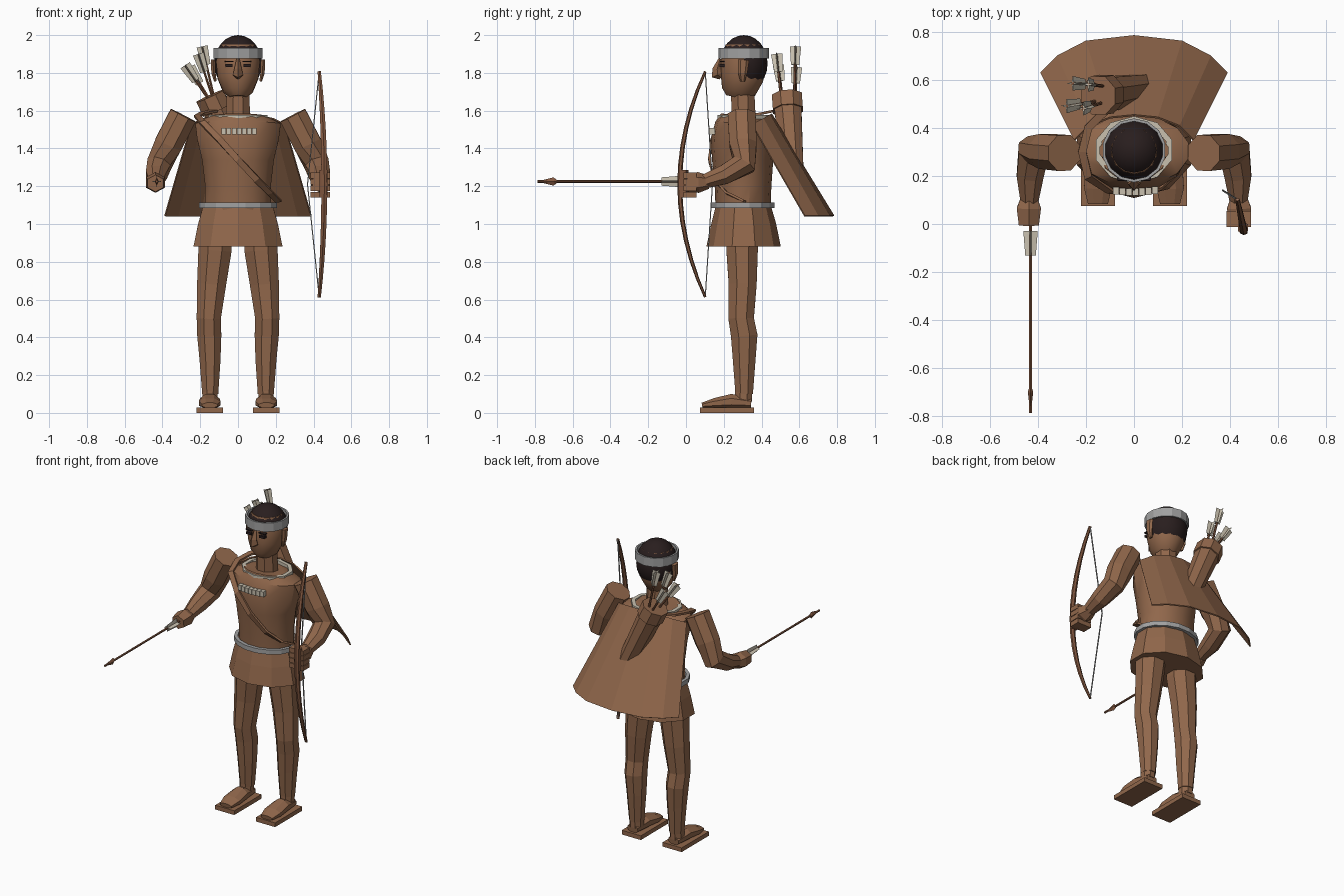
import bpy, bmesh, math
from mathutils import Vector

if "Cube" in bpy.data.objects:
    bpy.data.objects.remove(bpy.data.objects["Cube"])

def material(name, rgb):
    m = bpy.data.materials.new(name)
    m.diffuse_color = (*rgb, 1)
    m.use_nodes = True
    m.node_tree.nodes["Principled BSDF"].inputs["Base Color"].default_value = m.diffuse_color
    return m

BROWN = material("brown", (0.28, 0.135, 0.07))
WOOD = material("bow_wood", (0.22, 0.095, 0.05))
HAIR = material("dark_hair", (0.022, 0.013, 0.013))
GREY = material("grey", (0.36, 0.36, 0.36))
CREAM = material("cream", (0.58, 0.53, 0.43))

def finish(name, bm, mat, smooth=0):
    bmesh.ops.recalc_face_normals(bm, faces=bm.faces)
    me = bpy.data.meshes.new(name)
    bm.to_mesh(me)
    bm.free()
    me.materials.append(mat)
    ob = bpy.data.objects.new(name, me)
    bpy.context.collection.objects.link(ob)
    if smooth:
        bpy.ops.object.select_all(action='DESELECT')
        ob.select_set(True)
        bpy.context.view_layer.objects.active = ob
        bpy.ops.object.shade_smooth_by_angle(angle=math.radians(smooth))
    return ob

def tube(name, pts, radii, mat, sides=8, turn=0.5, caps=True, smooth=0):
    """Skin elliptical rings along a path; the first radius lies nearest the x axis."""
    pts = [Vector(p) for p in pts]
    if not isinstance(radii, list):
        radii = [radii] * len(pts)
    bm, rings = bmesh.new(), []
    for i, p in enumerate(pts):
        t = (pts[min(i + 1, len(pts) - 1)] - pts[max(i - 1, 0)]).normalized()
        u = (Vector((1, 0, 0)) - t * t.x).normalized()
        v = t.cross(u)
        a, b = radii[i]
        angles = [(k + turn) * math.tau / sides for k in range(sides)]
        rings.append([bm.verts.new(p + u * a * math.cos(w) + v * b * math.sin(w)) for w in angles])
    for r, s in zip(rings, rings[1:]):
        for k in range(sides):
            n = (k + 1) % sides
            bm.faces.new((r[k], r[n], s[n], s[k]))
    if caps:
        bm.faces.new(rings[0])
        bm.faces.new(rings[-1])
    return finish(name, bm, mat, smooth)

def stack(name, rows, mat, sides=12, **kw):
    """Vertical loft from rows of (z, y, rx, ry)."""
    bm_pts = [(0, r[1], r[0]) for r in rows]
    return tube(name, bm_pts, [(r[2], r[3]) for r in rows], mat, sides, **kw)

def box(name, lo, hi, mat):
    bm = bmesh.new()
    bmesh.ops.create_cube(bm, size=1)
    for v in bm.verts:
        v.co = [lo[i] + (hi[i] - lo[i]) * (v.co[i] + 0.5) for i in range(3)]
    return finish(name, bm, mat)

def band(name, y, z0, z1, rx, ry, mat, sides=16, thick=0.012):
    """Open ring band with thickness."""
    ob = stack(name, [(z0, y, rx, ry), (z1, y, rx, ry)], mat, sides, caps=False)
    mod = ob.modifiers.new("thickness", 'SOLIDIFY')
    mod.thickness, mod.offset = thick, -1
    return ob

def arrow(name, tail, tip, head=True):
    """Shaft with crossed feathers at the tail and an optional point."""
    a, b = Vector(tail), Vector(tip)
    d = (b - a).normalized()
    tube(name + "_shaft", [a, b], (0.007, 0.007), WOOD, 6)
    f = [a + d * 0.0, a + d * 0.1]
    tube(name + "_feather_wide", f, [(0.03, 0.005), (0.022, 0.005)], CREAM, 4, 0)
    tube(name + "_feather_tall", f, [(0.005, 0.03), (0.005, 0.022)], CREAM, 4, 0)
    if head:
        tube(name + "_head", [b - d * 0.1, b - d * 0.085, b],
             [(0.008, 0.008), (0.011, 0.022), (0.001, 0.001)], WOOD, 4, 0)

# Legs, feet, arms and other paired parts
for s, side in ((-1, "left"), (1, "right")):
    tube(side + "_leg",
         [(s * .12, .3, .95), (s * .122, .297, .86), (s * .14, .3, .68), (s * .155, .292, .5),
          (s * .152, .308, .41), (s * .148, .308, .28), (s * .147, .308, .1)],
         [(.095, .095), (.095, .09), (.083, .08), (.069, .073), (.069, .076), (.06, .065), (.046, .05)],
         BROWN, 8)
    box(side + "_sole", (s * .15 - .07, .075, 0), (s * .15 + .07, .36, .028), BROWN)
    tube(side + "_foot",
         [(s * .15, .085, .04), (s * .15, .15, .05), (s * .15, .24, .06), (s * .15, .345, .05)],
         [(.045, .015), (.062, .03), (.056, .044), (.04, .028)], BROWN, 8)
    tube(side + "_ankle", [(s * .148, .305, .06), (s * .148, .305, .12)], (.044, .048), BROWN, 8)
    tube(side + "_arm",
         [(s * .29, .295, 1.575), (s * .37, .302, 1.42), (s * .418, .305, 1.315),
          (s * .432, .2, 1.26), (s * .435, .085, 1.22)],
         [(.08, .08), (.08, .078), (.069, .07), (.06, .055), (.038, .038)], BROWN, 8)
    tube(side + "_hand", [(s * .435, .12, 1.222), (s * .437, .065, 1.22), (s * .437, -.005, 1.215)],
         [(.036, .036), (.058, .055), (.048, .045)], BROWN, 6)
    tube(side + "_ear", [(s * .12, .3, 1.755), (s * .13, .3, 1.8), (s * .132, .305, 1.87)],
         [(.008, .012), (.013, .025), (.013, .03)], BROWN, 6)
    box(side + "_eye", (s * .047 - .019, .178, 1.832), (s * .047 + .019, .205, 1.847), HAIR)
    box(side + "_brow", (s * .047 - .024, .18, 1.858), (s * .047 + .024, .205, 1.864), HAIR)

# Body
stack("skirt", [(.88, .305, .248, .197), (1.0, .305, .222, .172), (1.1, .303, .193, .145)], BROWN, 10, turn=.5)
stack("torso", [(1.07, .302, .178, .145), (1.2, .302, .178, .15), (1.34, .3, .195, .162),
                (1.45, .3, .222, .168), (1.53, .305, .232, .15), (1.57, .31, .15, .125)],
      BROWN, 14, smooth=30)
band("belt", .302, 1.085, 1.115, .21, .17, GREY, 16, .022)
stack("neck", [(1.54, .305, .07, .07), (1.72, .3, .064, .066)], BROWN, 8)
band("collar", .308, 1.555, 1.578, .165, .14, CREAM, 10, .025)

# Head, nose, hair and headband
stack("head", [(1.67, .272, .045, .06), (1.7, .278, .08, .09), (1.77, .296, .11, .113),
               (1.86, .304, .119, .12), (1.95, .305, .095, .095)], BROWN, 14, smooth=30)
tube("nose", [(0, .18, 1.875), (0, .165, 1.82), (0, .168, 1.79), (0, .185, 1.775)],
     [(.008, .008), (.02, .025), (.028, .034), (.015, .012)], BROWN, 4, 0)
bm = bmesh.new()
bmesh.ops.create_uvsphere(bm, u_segments=16, v_segments=12, radius=1)
for v in bm.verts:
    v.co = (v.co.x * .126, .306 + v.co.y * .126, 1.85 + v.co.z * .15)
skin = [f for f in bm.faces if f.calc_center_median().z < 1.89 and
        (f.calc_center_median().y < .31 or f.calc_center_median().z < 1.72)]
bmesh.ops.delete(bm, geom=skin, context='FACES')
finish("hair", bm, HAIR, 40)
band("headband", .306, 1.875, 1.933, .133, .133, GREY, 14, .012)

# Necklace of overlapping teeth on the chest
for i in range(7):
    x = -.075 + i * .027
    z = 1.49 + .25 * (x - .006) ** 2
    y = .118 + .9 * x * x
    box(f"necklace_bead_{i}", (x - .012, y, z - .017), (x + .012, y + .03, z + .017), CREAM)

# Cape: one fan-shaped sheet, mirrored half outline
top = [(0, .455, 1.585), (.1, .445, 1.58), (.19, .41, 1.56), (.25, .35, 1.53)]
hem = [(0, .785, 1.045), (.2, .762, 1.045), (.32, .7, 1.045), (.39, .63, 1.045)]
flip = lambda row: [(-x, y, z) for x, y, z in row[:0:-1]] + row
bm = bmesh.new()
a, b = [[bm.verts.new(p) for p in flip(r)] for r in (top, hem)]
for i in range(6):
    bm.faces.new((a[i], a[i + 1], b[i + 1], b[i]))
cape = finish("cape", bm, BROWN)
cape.modifiers.new("thickness", 'SOLIDIFY').thickness = 0.008

# Quiver with rim, strap and spare arrows
q0, q1 = Vector((.04, .565, 1.27)), Vector((-.145, .535, 1.67))
tube("quiver", [q0, q1], [(.06, .062), (.078, .08)], BROWN, 8)
tube("quiver_rim", [q1.lerp(q0, .17), q1.lerp(q0, -.02)], (.084, .086), BROWN, 8)
tube("strap", [(-.12, .47, 1.6), (-.19, .4, 1.585), (-.215, .3, 1.57), (-.19, .195, 1.54), (-.1, .136, 1.45),
               (0, .124, 1.34), (.1, .15, 1.235), (.17, .215, 1.165), (.215, .31, 1.12)],
     (.024, .009), BROWN, 4)
for i, p in enumerate([(-.19, .58, 1.94), (-.28, .49, 1.84), (-.21, .48, 1.9), (-.255, .585, 1.83)]):
    arrow(f"spare_arrow_{i}", p, q1.lerp(q0, .2) + Vector((0, (p[1] - .53) * .6, 0)), False)

# Held arrow
arrow("held_arrow", (-.43, -.03, 1.225), (-.43, -.785, 1.225))
tube("held_arrow_nock", [(-.43, .03, 1.225), (-.43, -.04, 1.225)], (.007, .007), WOOD, 6)

# Bow, grip and string
bow, rad = [], []
for i in range(13):
    k = i / 6 - 1
    bow.append((.457 - .027 * k * k, -.033 + .135 * k * k, 1.21 + .597 * k))
    rad.append((.018 - .008 * k * k, .013 - .006 * k * k))
tube("bow", bow, rad, WOOD, 6)
tube("bow_string", [bow[0], (.368, .14, 1.21), bow[-1]], (.004, .004), GREY, 4)
tube("bow_grip", [(.452, -.015, 1.14), (.452, -.015, 1.285)], (.024, .028), WOOD, 6)
for i in range(4):
    z = 1.155 + i * .034
    box(f"bow_finger_{i}", (.385, -.012, z - .015), (.487, .055, z + .015), BROWN)
